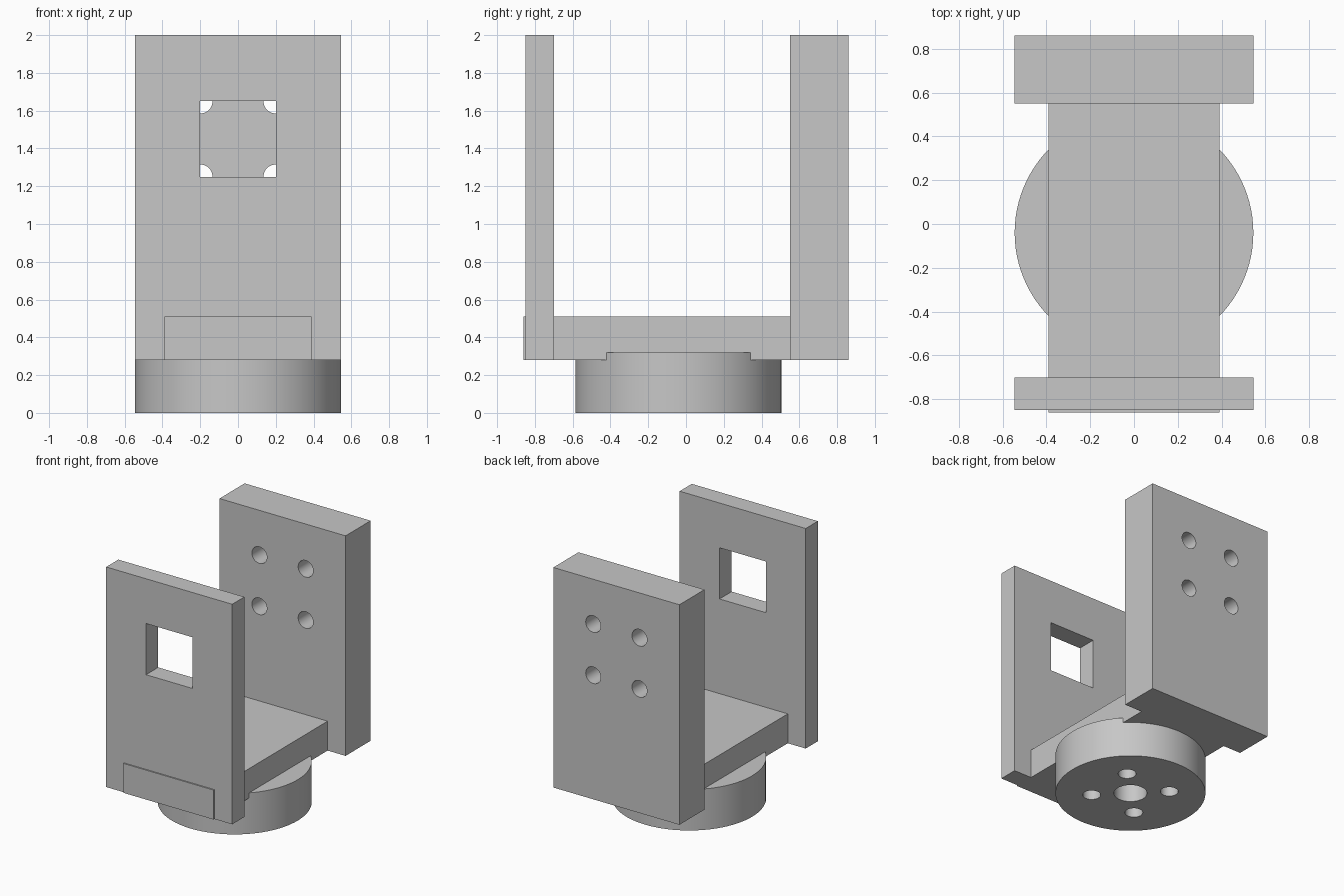
import bpy, bmesh
from math import radians
from mathutils import Matrix, Vector

if "Cube" in bpy.data.objects:
    bpy.data.objects.remove(bpy.data.objects["Cube"], do_unlink=True)

GREY = (0.57, 0.57, 0.57, 1.0)
metal = bpy.data.materials.new("plain grey")
metal.use_nodes = True
metal.diffuse_color = GREY
metal.node_tree.nodes["Principled BSDF"].inputs["Base Color"].default_value = GREY

WIDTH = 0.545      # half width of plates, also flange radius
BOTTOM = 0.28      # underside of the bracket
HOLE = 0.065       # screw hole radius
PITCH = 0.2        # half spacing of the screw holes
BOLT_Z = 1.45      # height of the horizontal axis
FLANGE_Y = -0.04
CORNERS = [(sx * PITCH, sy * PITCH) for sx in (-1, 1) for sy in (-1, 1)]


def make_object(name, bm):
    mesh = bpy.data.meshes.new(name)
    bmesh.ops.recalc_face_normals(bm, faces=bm.faces)
    bm.to_mesh(mesh)
    bm.free()
    mesh.materials.append(metal)
    obj = bpy.data.objects.new(name, mesh)
    bpy.context.collection.objects.link(obj)
    return obj


def box(name, low, high):
    low, high = Vector(low), Vector(high)
    bm = bmesh.new()
    matrix = Matrix.Translation((low + high) / 2) @ Matrix.Diagonal((*(high - low), 1))
    bmesh.ops.create_cube(bm, size=1, matrix=matrix)
    return make_object(name, bm)


def cylinders(name, items, depth, axis="Z", sides=48):
    """One mesh holding a cylinder for every (centre, radius)."""
    turn = Matrix.Rotation(radians(90), 4, "X") if axis == "Y" else Matrix()
    bm = bmesh.new()
    for centre, radius in items:
        bmesh.ops.create_cone(bm, cap_ends=True, segments=sides, radius1=radius,
                              radius2=radius, depth=depth,
                              matrix=Matrix.Translation(centre) @ turn)
    return make_object(name, bm)


def activate(obj):
    bpy.ops.object.select_all(action="DESELECT")
    obj.select_set(True)
    bpy.context.view_layer.objects.active = obj


def cut(obj, cutter):
    cutter.hide_render = True
    mod = obj.modifiers.new("cut", "BOOLEAN")
    mod.operation = "DIFFERENCE"
    mod.solver = "EXACT"
    mod.object = cutter
    activate(obj)
    bpy.ops.object.modifier_apply(modifier=mod.name)
    bpy.data.objects.remove(cutter, do_unlink=True)
    bpy.ops.object.shade_smooth_by_angle(angle=radians(30))


# Front plate with its square window
front_plate = box("front_plate", (-WIDTH, -0.85, BOTTOM), (WIDTH, -0.7, 2))
cut(front_plate, box("window_cutter", (-PITCH, -1, BOLT_Z - PITCH),
                     (PITCH, -0.5, BOLT_Z + PITCH)))

# Thick back plate with four screw holes
back_plate = box("back_plate", (-WIDTH, 0.55, BOTTOM), (WIDTH, 0.86, 2))
cut(back_plate, cylinders("back_hole_cutter",
                          [((x, 0.7, BOLT_Z + z), HOLE) for x, z in CORNERS],
                          1, "Y"))

# Bar joining the plates, standing slightly proud of the front
box("base_bar", (-0.39, -0.86, BOTTOM), (0.39, 0.55, 0.51))

# Round flange with a centre bore and four screw holes
flange = cylinders("flange", [((0, FLANGE_Y, 0.16), WIDTH)], 0.32, sides=96)
bores = [((x, FLANGE_Y + y, 0.16), HOLE) for x, y in CORNERS]
bores.append(((0, FLANGE_Y, 0.16), 0.12))
cut(flange, cylinders("flange_hole_cutter", bores, 1))
